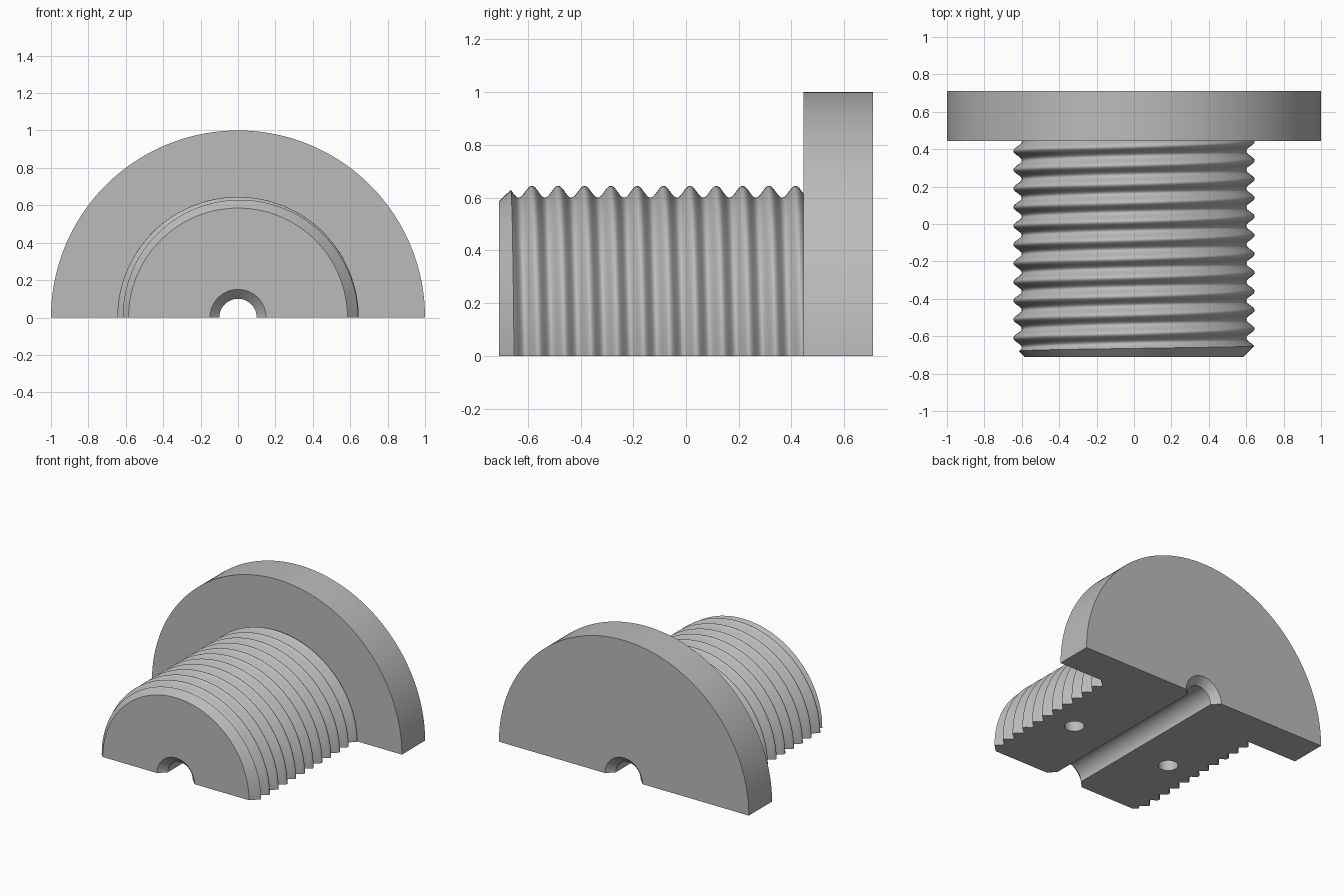
import bpy, bmesh, math
from math import pi, cos, sin

FRONT, COLLAR, BACK = -0.71, 0.445, 0.71
PITCH, MEAN_R, AMP = 0.1, 0.6225, 0.0225
ARC = 96

default = bpy.data.objects.get("Cube")
if default:
    bpy.data.objects.remove(default, do_unlink=True)

grey = bpy.data.materials.new("plain_grey")
grey.use_nodes = True
colour = (0.5, 0.5, 0.5, 1)
grey.diffuse_color = colour
grey.node_tree.nodes["Principled BSDF"].inputs["Base Color"].default_value = colour


def make(name, bm):
    bmesh.ops.recalc_face_normals(bm, faces=bm.faces[:])
    mesh = bpy.data.meshes.new(name)
    bm.to_mesh(mesh)
    bm.free()
    mesh.materials.append(grey)
    obj = bpy.data.objects.new(name, mesh)
    bpy.context.collection.objects.link(obj)
    return obj


def half_round(name, columns):
    """Solid half turn about y; each column is a list of (y, radius) at one angle."""
    bm = bmesh.new()
    grid = []
    for i, col in enumerate(columns):
        a = pi * i / (len(columns) - 1)
        grid.append([bm.verts.new((r * cos(a), y, r * sin(a))) for y, r in col])
    for c, d in zip(grid, grid[1:]):
        for j in range(len(c) - 1):
            bm.faces.new((c[j], c[j + 1], d[j + 1], d[j]))
    bm.faces.new([c[0] for c in grid])
    bm.faces.new([c[-1] for c in grid])
    bm.faces.new(grid[0] + grid[-1][::-1])
    return make(name, bm)


def lathe(name, profile, segments=64):
    """Closed full turn about y."""
    bm = bmesh.new()
    rings = [[bm.verts.new((r * cos(2 * pi * i / segments), y, r * sin(2 * pi * i / segments)))
              for i in range(segments)] for y, r in profile]
    for p, q in zip(rings, rings[1:]):
        for i in range(segments):
            k = (i + 1) % segments
            bm.faces.new((p[i], p[k], q[k], q[i]))
    bm.faces.new(rings[0])
    bm.faces.new(rings[-1])
    return make(name, bm)


def cut(obj, cutter):
    mod = obj.modifiers.new("cut", 'BOOLEAN')
    mod.operation = 'DIFFERENCE'
    mod.solver = 'EXACT'
    mod.object = cutter
    bpy.ops.object.select_all(action='DESELECT')
    bpy.context.view_layer.objects.active = obj
    obj.select_set(True)
    bpy.ops.object.modifier_apply(modifier=mod.name)


# Rounded helical thread, trimmed by a 45 degree lead-in chamfer
def thread_radius(y, a):
    crest = -0.585 - PITCH / 2 * (a - pi / 2) / pi
    return MEAN_R + AMP * cos(2 * pi * (y - crest) / PITCH)


def cone_radius(y):
    return 0.585 + y - FRONT


def thread_column(a, rows=220):
    start = FRONT
    while cone_radius(start) < thread_radius(start, a):
        start += 0.0005
    col = [(FRONT, cone_radius(FRONT))]
    for j in range(rows + 1):
        y = start + (COLLAR - start) * j / rows
        col.append((y, min(cone_radius(y), thread_radius(y, a))))
    return col


shaft = half_round("threaded_shaft", [thread_column(pi * i / ARC) for i in range(ARC + 1)])

# Wide half-disc flange at the back
flange = half_round("flange", [[(COLLAR, 1), (BACK, 1)]] * (ARC + 1))

# Central bore, countersunk at both ends
bore = lathe("bore_cutter", [(FRONT - 0.05, 0.2), (FRONT + 0.05, 0.1),
                             (BACK - 0.05, 0.1), (BACK + 0.05, 0.2)])
for part in (shaft, flange):
    cut(part, bore)
cutters = [bore]

# Blind alignment pin holes in the flat underside
for side in (-1, 1):
    bm = bmesh.new()
    bmesh.ops.create_cone(bm, cap_ends=True, segments=32, radius1=0.065, radius2=0.065, depth=0.3)
    bmesh.ops.translate(bm, verts=bm.verts[:], vec=(side * 0.4, -0.13, 0))
    pin = make("pin_hole_cutter", bm)
    cut(shaft, pin)
    cutters.append(pin)

for c in cutters:
    bpy.data.objects.remove(c, do_unlink=True)

# Smooth curved faces, keep hard edges
for part in (shaft, flange):
    bpy.ops.object.select_all(action='DESELECT')
    bpy.context.view_layer.objects.active = part
    part.select_set(True)
    bpy.ops.object.shade_smooth_by_angle(angle=math.radians(32))
